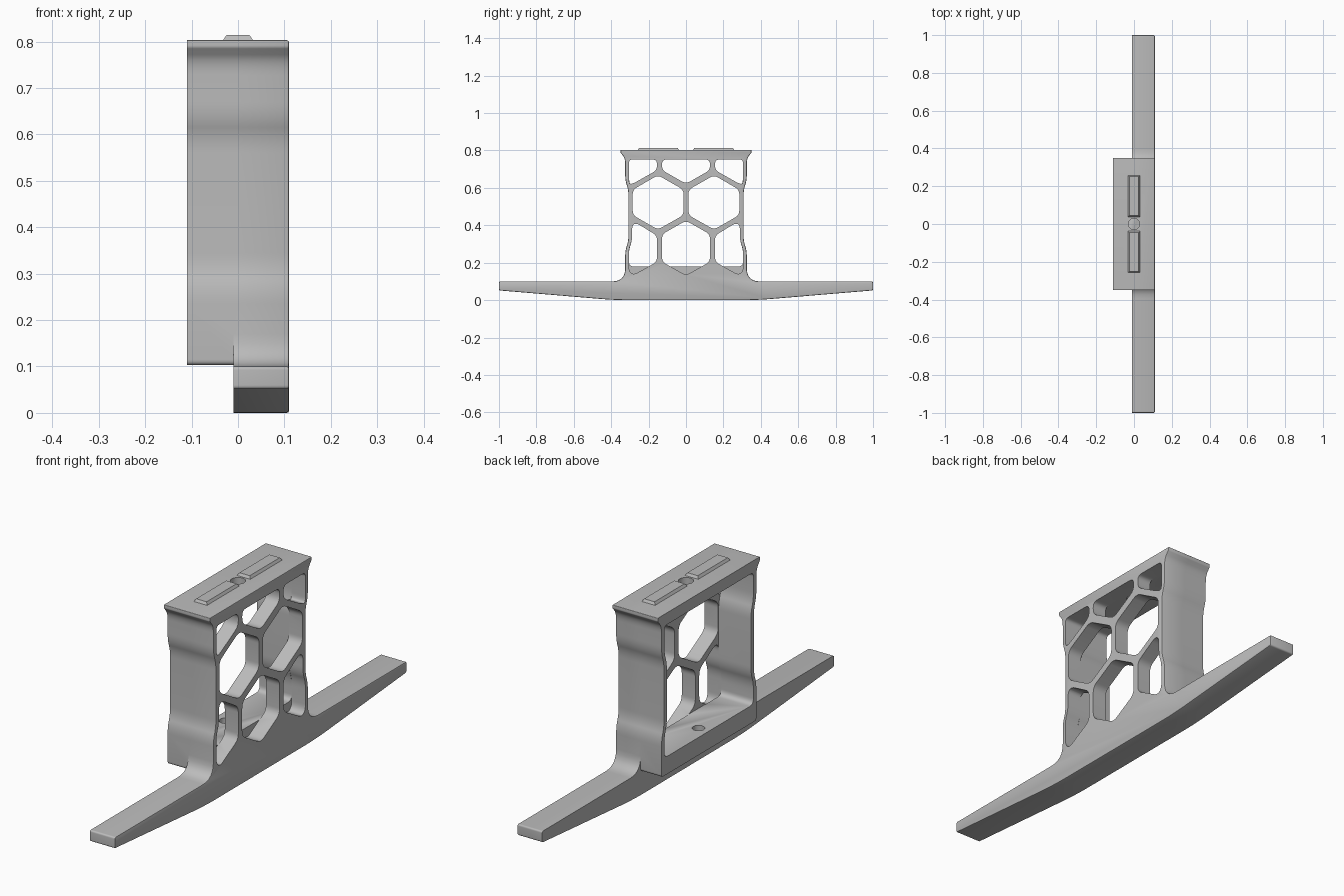
import bpy, bmesh, math
from mathutils import Vector

if "Cube" in bpy.data.objects:
    bpy.data.objects.remove(bpy.data.objects["Cube"])

grey = bpy.data.materials.new("plain_grey")
grey.use_nodes = True
colour = (0.5, 0.5, 0.5, 1)
grey.diffuse_color = colour
grey.node_tree.nodes["Principled BSDF"].inputs["Base Color"].default_value = colour


def rounded(points, steps=6):
    """Round each (y, z, radius) corner of a closed outline."""
    out = []
    for i, (y, z, r) in enumerate(points):
        p = Vector((y, z))
        a = Vector(points[i - 1][:2]) - p
        b = Vector(points[(i + 1) % len(points)][:2]) - p
        if r == 0:
            out.append(p)
            continue
        start = p + a.normalized() * min(r, a.length * 0.48)
        end = p + b.normalized() * min(r, b.length * 0.48)
        for k in range(steps + 1):
            t = k / steps
            out.append(start * (1 - t) ** 2 + p * 2 * t * (1 - t) + end * t * t)
    return out


def mirrored(half):
    return half + [(-y, z, r) for y, z, r in reversed(half)]


def flipped(points):
    return [(-y, z, r) for y, z, r in reversed(points)]


def finish(name, bm):
    bmesh.ops.recalc_face_normals(bm, faces=bm.faces[:])
    mesh = bpy.data.meshes.new(name)
    bm.to_mesh(mesh)
    bm.free()
    mesh.materials.append(grey)
    obj = bpy.data.objects.new(name, mesh)
    bpy.context.collection.objects.link(obj)
    return obj


def extrude(name, points, x0, x1, soften=0):
    """Extrude a y-z outline along x, optionally softening the x1 rim."""
    bm = bmesh.new()
    face = bm.faces.new([bm.verts.new((x0, p.x, p.y)) for p in rounded(points)])
    new = bmesh.ops.extrude_face_region(bm, geom=[face])["geom"]
    verts = [g for g in new if isinstance(g, bmesh.types.BMVert)]
    bmesh.ops.translate(bm, verts=verts, vec=(x1 - x0, 0, 0))
    if soften:
        rim = [e for e in bm.edges if all(abs(v.co.x - x1) < 1e-5 for v in e.verts)]
        bmesh.ops.bevel(bm, geom=rim, offset=soften, segments=2, affect='EDGES', profile=0.5)
    return finish(name, bm)


def cylinder(name, radius, x, z0, z1):
    bm = bmesh.new()
    bmesh.ops.create_cone(bm, cap_ends=True, segments=32, radius1=radius,
                          radius2=radius, depth=z1 - z0)
    bmesh.ops.translate(bm, verts=bm.verts[:], vec=(x, 0, (z0 + z1) / 2))
    return finish(name, bm)


def combine(target, tool, operation):
    tool.hide_render = True
    mod = target.modifiers.new(operation, 'BOOLEAN')
    mod.object, mod.operation, mod.solver = tool, operation, 'EXACT'
    bpy.context.view_layer.update()
    graph = bpy.context.evaluated_depsgraph_get()
    mesh = bpy.data.meshes.new_from_object(target.evaluated_get(graph))
    target.modifiers.clear()
    target.data = mesh
    bpy.data.objects.remove(tool)


# Outer outlines: waisted side walls with a flared lip
wall = [(0.325, 0.265, 0.03), (0.308, 0.315, 0.03), (0.308, 0.59, 0.03),
        (0.325, 0.64, 0.03), (0.325, 0.757, 0.03), (0.35, 0.788, 0.004), (0.35, 0.803, 0.003)]
foot = [(0.38, 0, 0.08), (1, 0.052, 0.008), (1, 0.1, 0.008), (0.325, 0.1, 0.07)]
body = extrude("bracket_body", mirrored(foot + wall), -0.01, 0.11, soften=0.005)
rear = extrude("rear_frame", mirrored([(0.325, 0.103, 0.012)] + wall), -0.11, 0.0)
combine(body, rear, 'UNION')

# Large opening behind the lattice
LATTICE_BACK = 0.045
opening = [(0.305, 0.18, 0.025), (0.305, 0.27, 0.03), (0.288, 0.32, 0.03),
           (0.288, 0.585, 0.03), (0.305, 0.635, 0.03), (0.305, 0.752, 0.02)]
combine(body, extrude("opening_cutter", mirrored(opening), -0.2, LATTICE_BACK), 'DIFFERENCE')

# Honeycomb windows
R = 0.025
hexagon = [(0.15, 0.668, R), (0.285, 0.59, R), (0.285, 0.455, R),
           (0.15, 0.377, R), (0.013, 0.455, R), (0.013, 0.59, R)]
top_corner = [(0.155, 0.752, R), (0.305, 0.752, 0.02), (0.305, 0.622, R),
              (0.285, 0.622, R), (0.155, 0.695, R)]
low_corner = [(0.155, 0.345, R), (0.265, 0.412, R), (0.288, 0.4, R), (0.288, 0.32, 0.03),
              (0.305, 0.275, 0.03), (0.305, 0.155, R), (0.28, 0.135, R), (0.155, 0.205, R)]
top_middle = mirrored([(0, 0.622, R), (0.128, 0.695, R), (0.128, 0.752, R)][1:]) + [(0, 0.622, R)]
low_middle = ([(0, 0.425, R)] + [(0.128, 0.352, R), (0.128, 0.205, R), (0, 0.132, R),
              (-0.128, 0.205, R), (-0.128, 0.352, R)])
windows = [top_middle, low_middle]
for cell in (hexagon, top_corner, low_corner):
    windows += [cell, flipped(cell)]
for cell in windows:
    combine(body, extrude("window_cutter", cell, LATTICE_BACK - 0.001, 0.2), 'DIFFERENCE')

# Screw holes in the top plate and in the floor
combine(body, cylinder("top_hole_cutter", 0.03, 0, 0.7, 0.9), 'DIFFERENCE')
combine(body, cylinder("floor_hole_cutter", 0.025, -0.06, 0.05, 0.25), 'DIFFERENCE')

# Raised locating ribs with chamfered edges
parts = [body]
for side, name in ((1, "back_rib"), (-1, "front_rib")):
    bm = bmesh.new()
    bmesh.ops.create_cube(bm, size=1)
    for v in bm.verts:
        upper = v.co.z > 0
        inset = 0.009 if upper else 0
        v.co.x = math.copysign(0.034 - inset, v.co.x)
        v.co.y = math.copysign(0.112 - inset, v.co.y) + side * 0.148
        v.co.z = 0.814 if upper else 0.8
    parts.append(finish(name, bm))

# Smooth the rounded corners, keep hard edges crisp
bpy.ops.object.select_all(action='DESELECT')
for obj in parts:
    obj.select_set(True)
bpy.context.view_layer.objects.active = body
bpy.ops.object.shade_smooth_by_angle(angle=math.radians(30))
